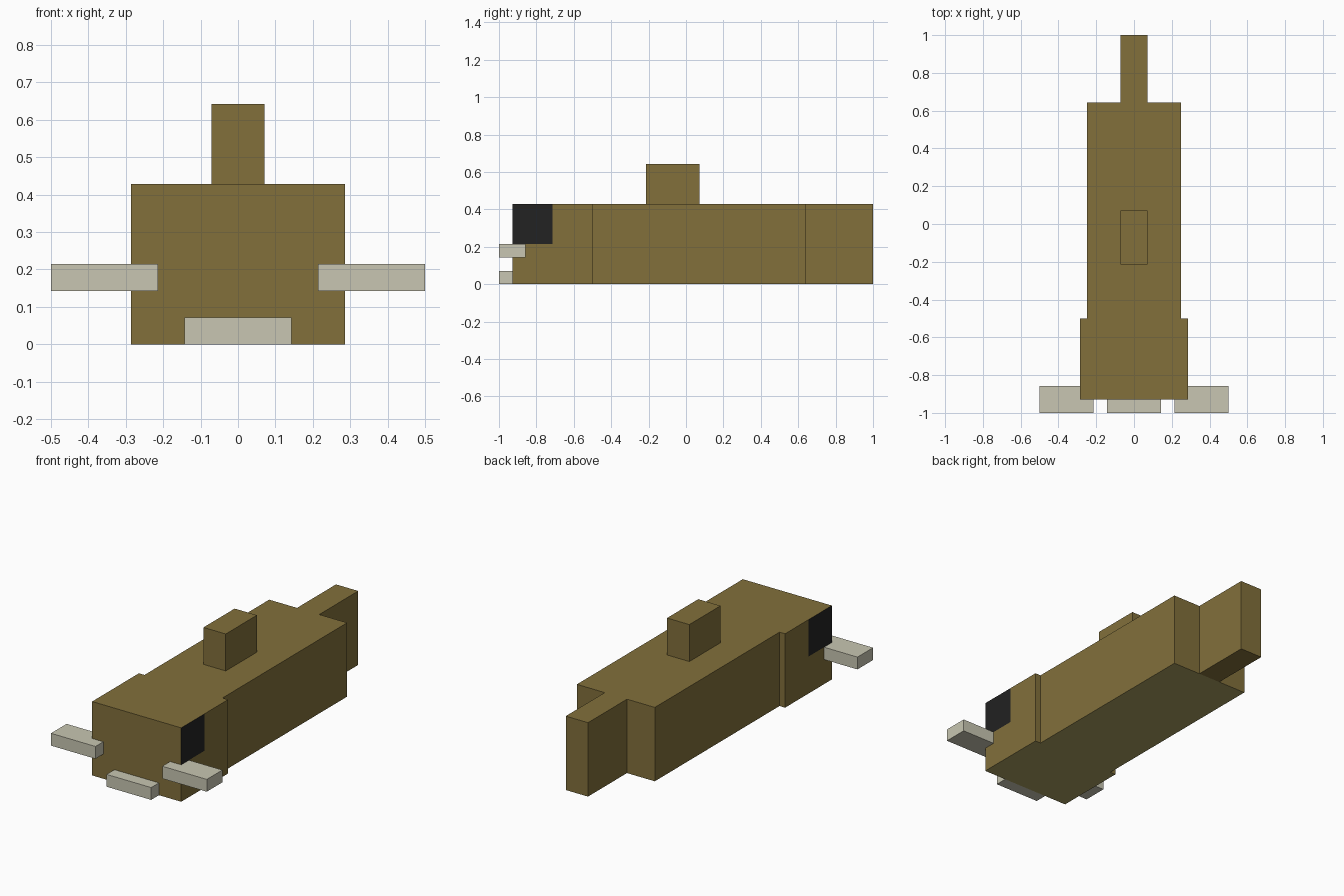
import bpy
import bmesh
from mathutils import Vector

default = bpy.data.objects.get("Cube")
if default:
    bpy.data.objects.remove(default, do_unlink=True)

U = 1 / 14  # block grid unit


def material(name, rgb):
    mat = bpy.data.materials.new(name)
    mat.use_nodes = True
    color = (*rgb, 1)
    mat.diffuse_color = color
    mat.node_tree.nodes["Principled BSDF"].inputs["Base Color"].default_value = color
    return mat


brown = material("olive_brown", (0.223, 0.162, 0.044))
belly = material("pale_olive_belly", (0.39, 0.34, 0.117))
bone = material("pale_bone", (0.578, 0.565, 0.445))
black = material("eye_black", (0.016, 0.016, 0.016))


def block(name, x, y, z, mats, cuts=(), rule=None):
    """Box between grid bounds, optionally cut by planes and painted by a rule."""
    bm = bmesh.new()
    bmesh.ops.create_cube(bm, size=1)
    for v in bm.verts:
        v.co = Vector([(lo + hi) / 2 + c * (hi - lo)
                       for c, (lo, hi) in zip(v.co, (x, y, z))]) * U
    for point, normal in cuts:
        bmesh.ops.bisect_plane(bm, geom=bm.verts[:] + bm.edges[:] + bm.faces[:],
                               plane_co=Vector(point) * U, plane_no=normal)
    bm.normal_update()
    if rule:
        for f in bm.faces:
            f.material_index = rule(f.normal, f.calc_center_median() / U)
    mesh = bpy.data.meshes.new(name)
    bm.to_mesh(mesh)
    bm.free()
    for mat in mats:
        mesh.materials.append(mat)
    obj = bpy.data.objects.new(name, mesh)
    bpy.context.collection.objects.link(obj)
    return obj


def underside(normal, center):
    return 1 if normal.z < -0.9 else 0


def head_paint(normal, center):
    # Eyes fill the upper front corner of each side
    if abs(normal.x) > 0.9 and center.y < -10 and center.z > 3:
        return 2
    return underside(normal, center)


# Head with eyes cut into its sides
block("head", (-4, 4), (-13, -7), (0, 6), [brown, belly, black],
      cuts=[((0, -10, 0), (0, 1, 0)), ((0, 0, 3), (0, 0, 1))], rule=head_paint)

# Body, tail and dorsal fin
block("body", (-3.5, 3.5), (-7, 9), (0, 6), [brown, belly], rule=underside)
block("tail", (-1, 1), (9, 14), (0, 6), [brown])
block("dorsal_fin", (-1, 1), (-3, 1), (6, 9), [brown])

# Lower lip and the pair of side barbels
block("lower_lip", (-2, 2), (-14, -13), (0, 1), [bone])
for side, x in (("left", (3, 7)), ("right", (-7, -3))):
    block(side + "_barbel", x, (-14, -12), (2, 3), [bone])
